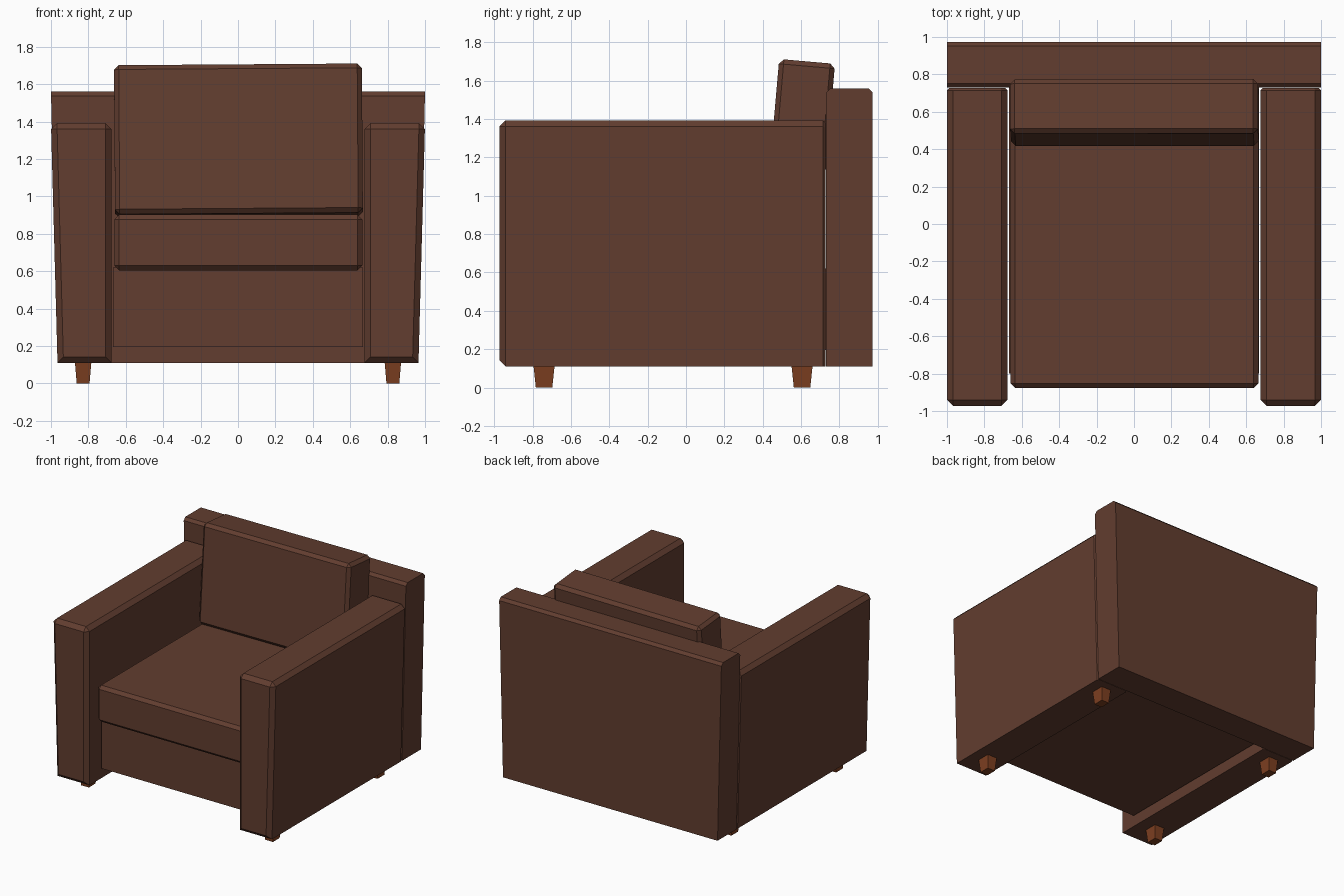
import bpy, bmesh, math
from mathutils import Matrix, Vector

if "Cube" in bpy.data.objects:
    bpy.data.objects.remove(bpy.data.objects["Cube"])


def material(name, rgb):
    m = bpy.data.materials.new(name)
    m.diffuse_color = (*rgb, 1)
    m.use_nodes = True
    m.node_tree.nodes["Principled BSDF"].inputs["Base Color"].default_value = m.diffuse_color
    return m


LEATHER = material("brown leather", (0.122, 0.047, 0.029))
WOOD = material("orange wood", (0.205, 0.05, 0.015))


def box(name, lo, hi, mat, bevels=(), shape=None, turn=None):
    """Box between two corners; shape moves corners, bevels = (width, edge rule) pairs."""
    bm = bmesh.new()
    bmesh.ops.create_cube(bm, size=1)
    lo, hi = Vector(lo), Vector(hi)
    for v in bm.verts:
        v.co = Vector([lo[i] if v.co[i] < 0 else hi[i] for i in range(3)])
        if shape:
            v.co = shape(v.co)
    for width, rule in bevels:
        edges = [e for e in bm.edges if rule(e.verts[0].co, e.verts[1].co)]
        bmesh.ops.bevel(bm, geom=edges, offset=width, segments=1,
                        affect='EDGES', profile=0.5)
    if turn:
        c = (lo + hi) / 2
        bmesh.ops.rotate(bm, verts=bm.verts, cent=c, matrix=turn)
    bmesh.ops.recalc_face_normals(bm, faces=bm.faces)
    me = bpy.data.meshes.new(name)
    bm.to_mesh(me)
    bm.free()
    me.materials.append(mat)
    ob = bpy.data.objects.new(name, me)
    bpy.context.collection.objects.link(ob)
    return ob


def every(a, b):
    return True


def narrow_foot(co):
    # outer sides lean in towards the bottom
    if abs(co.x) > 0.9 and co.z < 0.5:
        co.x *= 0.965
    return co


# Arm bevels: wide on the front and top, narrow at the rear, none along the bottom
BACK_Y = 0.727


def arm_front_top(a, b):
    front = a.y < -0.9 and b.y < -0.9
    top = a.z > 1.3 and b.z > 1.3
    rear = a.y > 0.7 and b.y > 0.7
    return (front or top) and not rear


def arm_rear(a, b):
    return min(a.y, b.y) > BACK_Y - 0.001 and max(a.z, b.z) > 0.2


for side, tag in ((-1, "left"), (1, "right")):
    xs = sorted((side * 0.677, side * 1.0))
    box(tag + "_arm", (xs[0], -0.973, 0.11), (xs[1], BACK_Y, 1.392), LEATHER,
        [(0.032, arm_front_top), (0.012, arm_rear)], narrow_foot)

# Back panel with chamfered top edges
box("back_panel", (-1, 0.73, 0.11), (1, 0.973, 1.56), LEATHER,
    [(0.022, lambda a, b: min(a.z, b.z) > 1.5 and abs(a.x - b.x) > 1)], narrow_foot)

# Seat base and cushions
box("seat_base", (-0.667, -0.80, 0.195), (0.667, 0.735, 0.62), LEATHER)
box("seat_cushion", (-0.66, -0.877, 0.605), (0.665, 0.72, 0.902), LEATHER, [(0.025, every)])
box("back_cushion", (-0.66, 0.45, 0.897), (0.665, 0.742, 1.697), LEATHER, [(0.025, every)],
    turn=Matrix.Rotation(math.radians(-5), 3, 'X') @ Matrix.Rotation(math.radians(-0.4), 3, 'Y'))

# Tapered wooden legs
for x in (-0.828, 0.828):
    for y in (-0.74, 0.605):
        def taper(co, x=x, y=y):
            k = 0.78 if co.z < 0.05 else 1
            return Vector((x + (co.x - x) * k, y + (co.y - y) * k, co.z))
        name = ("front" if y < 0 else "rear") + ("_left" if x < 0 else "_right") + "_leg"
        box(name, (x - 0.044, y - 0.055, 0), (x + 0.044, y + 0.055, 0.115), WOOD, shape=taper)
